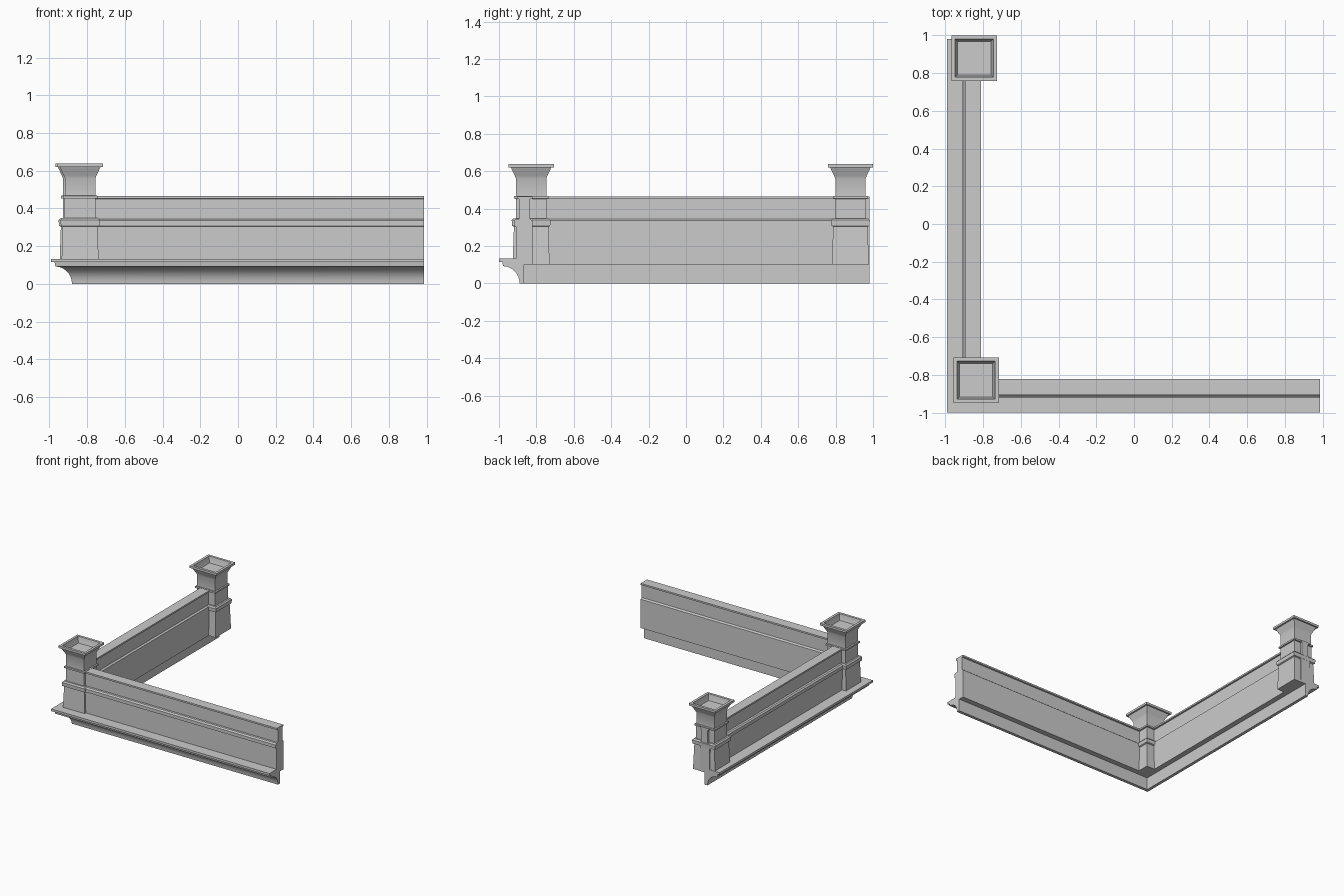
import bpy, bmesh, math

if "Cube" in bpy.data.objects:
    bpy.data.objects.remove(bpy.data.objects["Cube"])

def make_object(name, rings, wrap):
    """Skin a list of equal-length point rings and fill both ends.
    wrap=True closes each ring into a loop."""
    bm = bmesh.new()
    rows = [[bm.verts.new(p) for p in ring] for ring in rings]
    n = len(rows[0])
    for a, b in zip(rows, rows[1:]):
        for i in range(n if wrap else n - 1):
            j = (i + 1) % n
            bm.faces.new((a[i], a[j], b[j], b[i]))
    bm.faces.new(rows[0][::-1])
    bm.faces.new(rows[-1])
    bmesh.ops.recalc_face_normals(bm, faces=bm.faces)
    me = bpy.data.meshes.new(name)
    bm.to_mesh(me)
    bm.free()
    ob = bpy.data.objects.new(name, me)
    bpy.context.collection.objects.link(ob)
    bpy.context.view_layer.objects.active = ob
    ob.select_set(True)
    bpy.ops.object.shade_smooth_by_angle(angle=math.radians(25))
    ob.select_set(False)
    return ob

# Parapet cross-section: (distance in from the outer ledge, height)
cove = [(0.022 + 0.088 * math.cos(a), 0.092 * math.sin(a))
        for a in (math.radians(90) * i / 8 for i in range(9))]
section = cove + [
    (0.018, 0.115), (0.0, 0.115), (0.0, 0.133),      # ledge
    (0.09, 0.133), (0.09, 0.303),                    # lower outer face
    (0.08, 0.308), (0.08, 0.335), (0.09, 0.345),     # outer band
    (0.108, 0.345), (0.108, 0.45),                   # upper outer face
    (0.096, 0.452), (0.096, 0.465),                  # coping
    (0.178, 0.465), (0.178, 0.452),
    (0.166, 0.45), (0.166, 0.345),                   # upper inner face
    (0.178, 0.335), (0.178, 0.10),                   # lower inner face
    (0.135, 0.10), (0.135, 0.0),                     # base inner face
]

# Both wings with a mitred corner, swept as one piece
make_object("parapet_wall", [
    [(0.985, -1 + d, z) for d, z in section],
    [(-0.99 + d, -1 + d, z) for d, z in section],
    [(-0.99 + d, 0.98, z) for d, z in section],
], True)

# Square post outline: (half width, height), ending inside the cap's tray
post_profile = [
    (0.099, 0.10), (0.092, 0.303),                   # tapered lower shaft
    (0.102, 0.308), (0.104, 0.338), (0.095, 0.348),  # band
    (0.082, 0.348), (0.082, 0.452),                  # upper shaft
    (0.092, 0.454), (0.092, 0.467), (0.081, 0.468),  # thin collar
    (0.081, 0.56), (0.087, 0.575), (0.096, 0.593), (0.108, 0.62),
    (0.121, 0.62), (0.121, 0.638),                   # cap edge
    (0.101, 0.638), (0.098, 0.62), (0.088, 0.59),    # recessed tray
]

for name, cx, cy in (("corner_post", -0.837, -0.828), ("end_post", -0.847, 0.879)):
    make_object(name, [
        [(cx + sx * h, cy + sy * h, z)
         for sx, sy in ((-1, -1), (1, -1), (1, 1), (-1, 1))]
        for h, z in post_profile
    ], True)
